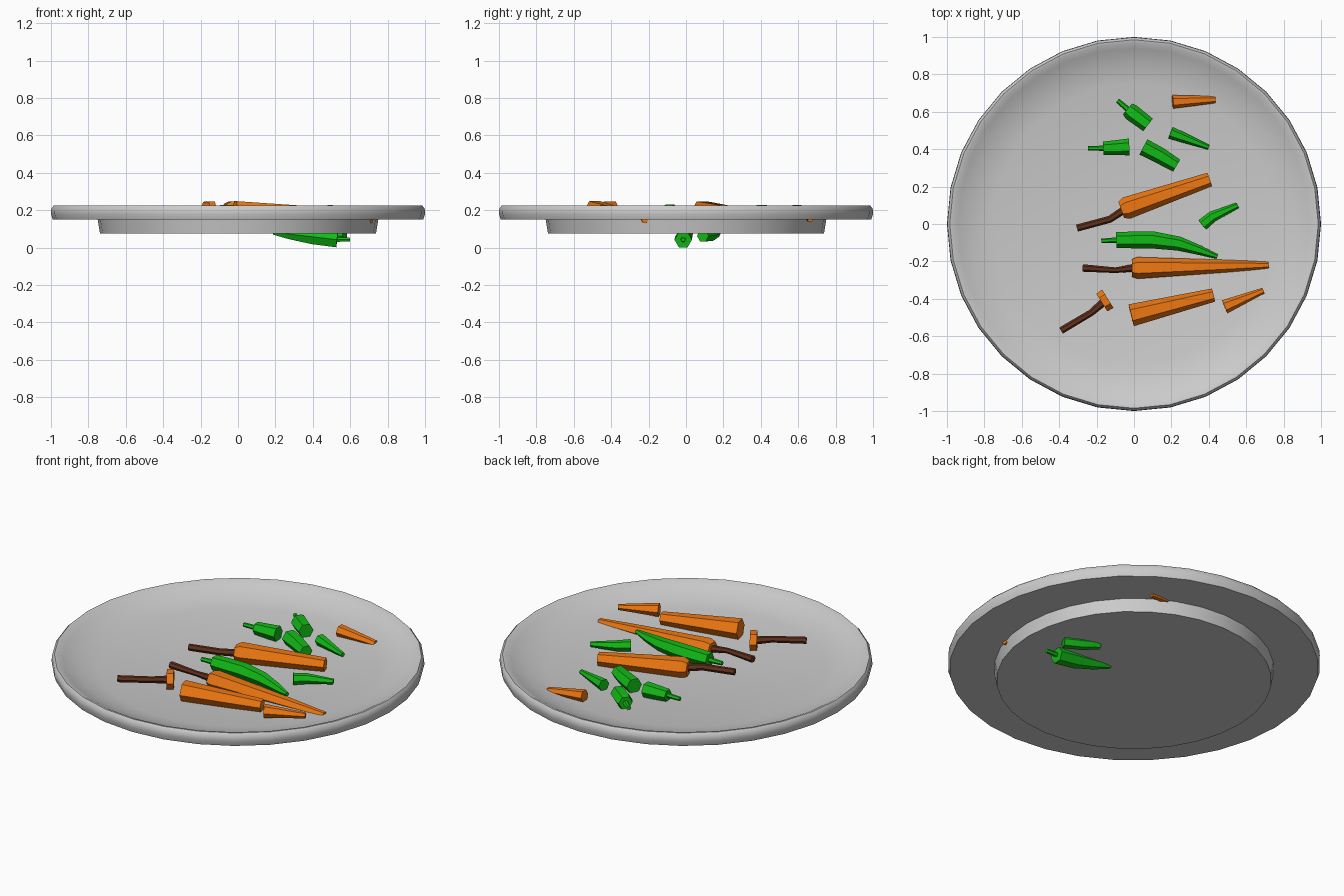
import bpy, bmesh, math
from mathutils import Vector

if "Cube" in bpy.data.objects:
    bpy.data.objects.remove(bpy.data.objects["Cube"])


def material(name, rgb):
    m = bpy.data.materials.new(name)
    m.diffuse_color = (*rgb, 1)
    m.use_nodes = True
    m.node_tree.nodes["Principled BSDF"].inputs["Base Color"].default_value = m.diffuse_color
    return m


ORANGE = material("orange", (0.87, 0.19, 0.006))
GREEN = material("green", (0.006, 0.5, 0.008))
BROWN = material("brown", (0.12, 0.03, 0.012))


def finish(name, bm, angle, mat=None):
    bmesh.ops.recalc_face_normals(bm, faces=bm.faces)
    me = bpy.data.meshes.new(name)
    bm.to_mesh(me)
    bm.free()
    ob = bpy.data.objects.new(name, me)
    bpy.context.collection.objects.link(ob)
    if mat:
        me.materials.append(mat)
    bpy.ops.object.select_all(action='DESELECT')
    ob.select_set(True)
    bpy.context.view_layer.objects.active = ob
    bpy.ops.object.shade_smooth_by_angle(angle=math.radians(angle))
    return ob


def loft(bm, rings):
    """Join closed rings with quads and cap both ends."""
    n = len(rings[0])
    for a, b in zip(rings, rings[1:]):
        for i in range(n):
            j = (i + 1) % n
            bm.faces.new((a[i], a[j], b[j], b[i]))
    bm.faces.new(rings[0])
    bm.faces.new(rings[-1])


def veg(name, mat, pts, sides=6):
    """Tapered faceted stick through points (x, y, z, radius)."""
    bm = bmesh.new()
    P = [Vector(p[:3]) for p in pts]
    rings = []
    for i, p in enumerate(pts):
        t = (P[min(i + 1, len(P) - 1)] - P[max(i - 1, 0)]).normalized()
        side = t.cross(Vector((0, 0, 1))).normalized()
        up = side.cross(t)
        rings.append([bm.verts.new(P[i] + p[3] * (side * math.cos(a) + up * math.sin(a)))
                      for a in (2 * math.pi * k / sides for k in range(sides))])
    loft(bm, rings)
    return finish(name, bm, 35, mat)


# plate: flat floor, sloping flange, rounded rim, foot below
profile = [(0.75, 0.151), (0.86, 0.175), (0.94, 0.205), (0.97, 0.222), (0.985, 0.224),
           (0.998, 0.21), (1.0, 0.18), (0.99, 0.15), (0.75, 0.149), (0.738, 0.075)]
bm = bmesh.new()
loft(bm, [[bm.verts.new((r * math.cos(2 * math.pi * k / 32), r * math.sin(2 * math.pi * k / 32), z))
           for k in range(32)] for r, z in profile])
finish("plate", bm, 50)

# large carrots
veg("carrot_back", ORANGE, [(-.068, .075, .195, .045), (-.04, .085, .195, .06), (.405, .238, .187, .038)])
veg("carrot_middle", ORANGE, [(-.01, -.235, .17, .048), (.02, -.235, .17, .058),
                              (.5, -.225, .155, .033), (.72, -.22, .148, .019)])
veg("carrot_front", ORANGE, [(-.015, -.488, .196, .06), (.425, -.38, .187, .036)])

# carrot slice and cut tips
veg("carrot_slice", ORANGE, [(-.172, -.42, .197, .055), (-.14, -.4, .197, .058)])
veg("carrot_tip_front", ORANGE, [(.485, -.443, .195, .038), (.692, -.356, .19, .016)])
veg("carrot_tip_back", ORANGE, [(.207, .653, .178, .036), (.435, .665, .155, .019)])

# brown carrot stalks
veg("stalk_back", BROWN, [(-.305, -.022, .2, .019), (-.13, .025, .2, .019), (-.05, .078, .195, .021)])
veg("stalk_middle", BROWN, [(-.275, -.235, .185, .02), (-.1, -.247, .185, .015), (0, -.235, .175, .02)])
veg("stalk_front", BROWN, [(-.39, -.57, .2, .019), (-.23, -.475, .2, .018), (-.16, -.415, .197, .022)])

# whole pepper lying on the plate
veg("pepper", GREEN, [(-.095, -.086, .19, .042), (0, -.085, .19, .045), (.1, -.085, .19, .046),
                      (.24, -.105, .187, .038), (.35, -.14, .183, .026), (.445, -.175, .18, .012)])
veg("pepper_stem", GREEN, [(-.175, -.09, .19, .012), (-.09, -.086, .19, .015)])

# chopped pepper pieces
veg("pepper_top_a", GREEN, [(-.035, .615, .187, .038), (-.015, .598, .187, .046), (.075, .53, .187, .042)])
veg("pepper_top_a_stem", GREEN, [(-.088, .66, .187, .013), (-.02, .602, .187, .016)])
veg("pepper_top_b", GREEN, [(-.165, .405, .187, .035), (-.025, .412, .187, .045)])
veg("pepper_top_b_stem", GREEN, [(-.245, .405, .187, .012), (-.16, .405, .187, .014)])
veg("pepper_chunk", GREEN, [(.05, .412, .187, .046), (.14, .365, .187, .044), (.228, .312, .187, .037)])
veg("pepper_tip_a", GREEN, [(.195, .488, .183, .034), (.4, .41, .178, .013)])
veg("pepper_tip_b", GREEN, [(.365, -.005, .185, .033), (.42, .04, .184, .03), (.555, .1, .18, .015)])

# pepper pieces sunk through the underside
veg("sunk_pepper", GREEN, [(.53, -.015, .042, .047), (.4, -.012, .058, .046), (.28, .005, .072, .032),
                           (.19, .025, .082, .015)])
veg("sunk_pepper_stem", GREEN, [(.6, -.015, .042, .012), (.52, -.015, .043, .014)])
veg("sunk_pepper_tip", GREEN, [(.38, .165, .08, .025), (.48, .13, .066, .034), (.57, .09, .062, .034)])
